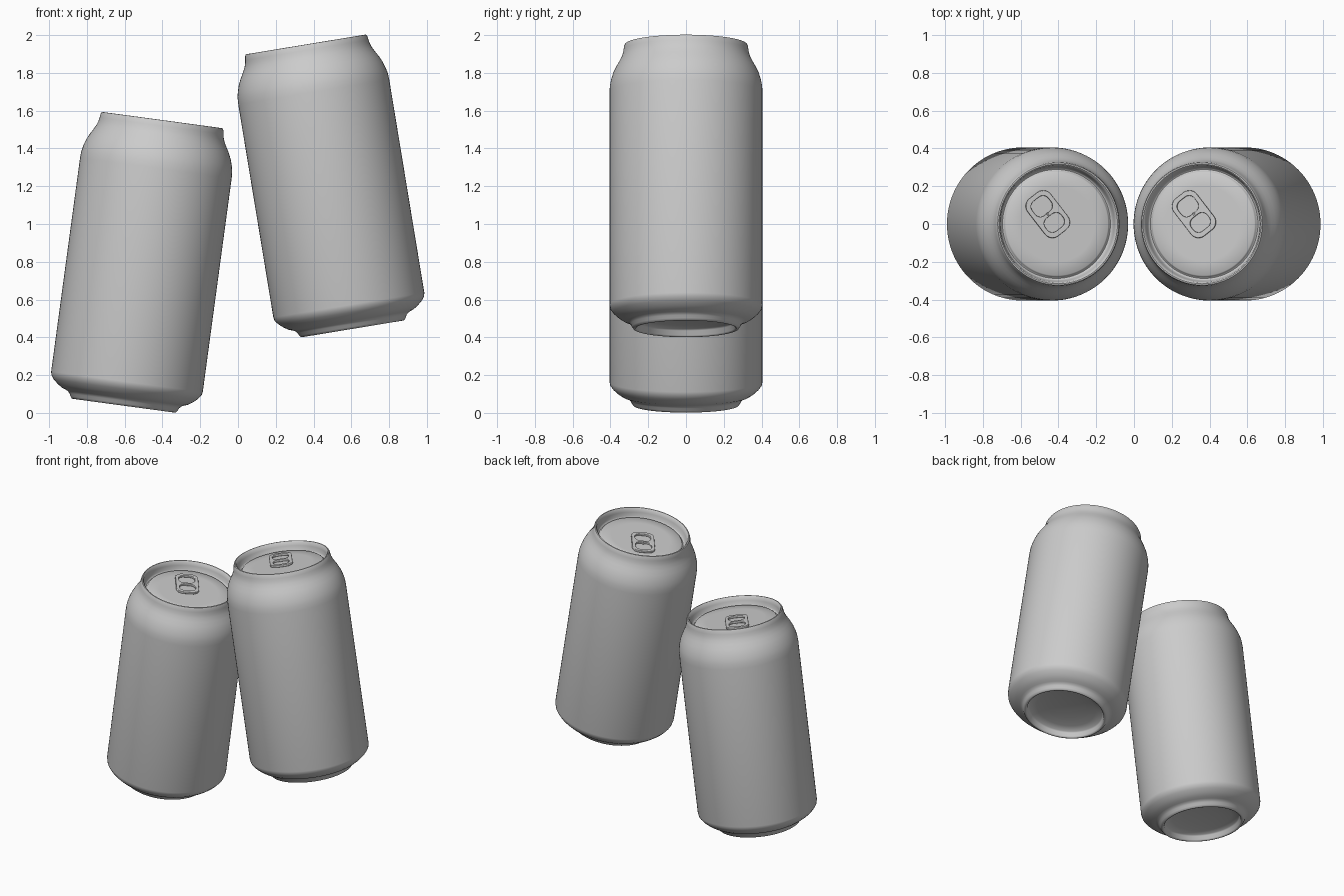
import bpy, bmesh, math
from mathutils import Matrix, Vector

if "Cube" in bpy.data.objects:
    bpy.data.objects.remove(bpy.data.objects["Cube"])

# Can profile (radius, height): domed base, foot, wall, shoulder, neck, rim, recessed lid
PROFILE = [
    (0, .062), (.12, .058), (.20, .050), (.248, .040), (.255, .032), (.260, .008), (.266, .001),
    (.272, 0), (.278, .002), (.286, .012), (.293, .026), (.302, .036), (.316, .043), (.335, .050),
    (.360, .066), (.385, .088), (.401, .109), (.405, .128),
    (.405, 1.27), (.403, 1.305), (.397, 1.335), (.386, 1.370), (.371, 1.402), (.355, 1.430),
    (.342, 1.455), (.335, 1.475), (.331, 1.495), (.328, 1.515), (.323, 1.525), (.316, 1.526),
    (.309, 1.520), (.304, 1.495), (.299, 1.468), (.294, 1.459), (.288, 1.456), (.282, 1.459),
    (.278, 1.468), (.272, 1.473), (.20, 1.473), (0, 1.473),
]
LID_Z = 1.473


def finish(obj, matrix, angle=40):
    obj.matrix_world = matrix
    bpy.ops.object.select_all(action='DESELECT')
    obj.select_set(True)
    bpy.context.view_layer.objects.active = obj
    if obj.type == 'CURVE':
        bpy.ops.object.convert(target='MESH')
    bpy.ops.object.shade_smooth_by_angle(angle=math.radians(angle))


def lathe(name, profile, steps=96):
    bm = bmesh.new()
    vs = [bm.verts.new((r, 0, z)) for r, z in profile]
    es = [bm.edges.new(p) for p in zip(vs, vs[1:])]
    bmesh.ops.spin(bm, geom=vs + es, cent=(0, 0, 0), axis=(0, 0, 1),
                   angle=math.tau, steps=steps, use_duplicate=False)
    bmesh.ops.remove_doubles(bm, verts=bm.verts[:], dist=1e-4)
    bmesh.ops.recalc_face_normals(bm, faces=bm.faces[:])
    me = bpy.data.meshes.new(name)
    bm.to_mesh(me)
    bm.free()
    obj = bpy.data.objects.new(name, me)
    bpy.context.collection.objects.link(obj)
    return obj


def rounded_rect(cx, length, width, radius, n=6):
    pts = []
    for k, (sx, sy) in enumerate([(1, 1), (-1, 1), (-1, -1), (1, -1)]):
        for i in range(n + 1):
            a = (k + i / n) * math.pi / 2
            pts.append((cx + sx * (length / 2 - radius) + radius * math.cos(a),
                        sy * (width / 2 - radius) + radius * math.sin(a)))
    return pts


def pull_tab(name):
    # flat filled outline with two finger holes
    cu = bpy.data.curves.new(name, 'CURVE')
    cu.dimensions = '2D'
    cu.fill_mode = 'BOTH'
    cu.extrude = .004
    cu.bevel_depth = .004
    cu.bevel_resolution = 2
    cu.offset = -.004
    for loop in (rounded_rect(0, .25, .155, .05),
                 rounded_rect(-.053, .095, .108, .036),
                 rounded_rect(.056, .086, .108, .036)):
        sp = cu.splines.new('POLY')
        sp.points.add(len(loop) - 1)
        for p, (x, y) in zip(sp.points, loop):
            p.co = (x, y, 0, 1)
        sp.use_cyclic_u = True
    obj = bpy.data.objects.new(name, cu)
    bpy.context.collection.objects.link(obj)
    return obj


# Two tilted cans: base centre x, base centre z, lean about y
for side, x, z, lean in (("left", -.605, .038, 7.7), ("right", .6075, .445, -9.35)):
    place = Matrix.Translation((x, 0, z)) @ Matrix.Rotation(math.radians(lean), 4, 'Y')
    finish(lathe(side + "_can", PROFILE), place)
    tab = Matrix.Translation((-.05, .052, LID_Z + .010)) @ Matrix.Rotation(math.radians(-52), 4, 'Z')
    finish(pull_tab(side + "_pull_tab"), place @ tab)
    # rivet holding the tab to the lid
    rivet = lathe(side + "_rivet", [(0, 0), (.008, 0), (.008, .018), (.005, .021), (0, .021)], 24)
    finish(rivet, place @ Matrix.Translation((-.05, .052, LID_Z - .002)))
